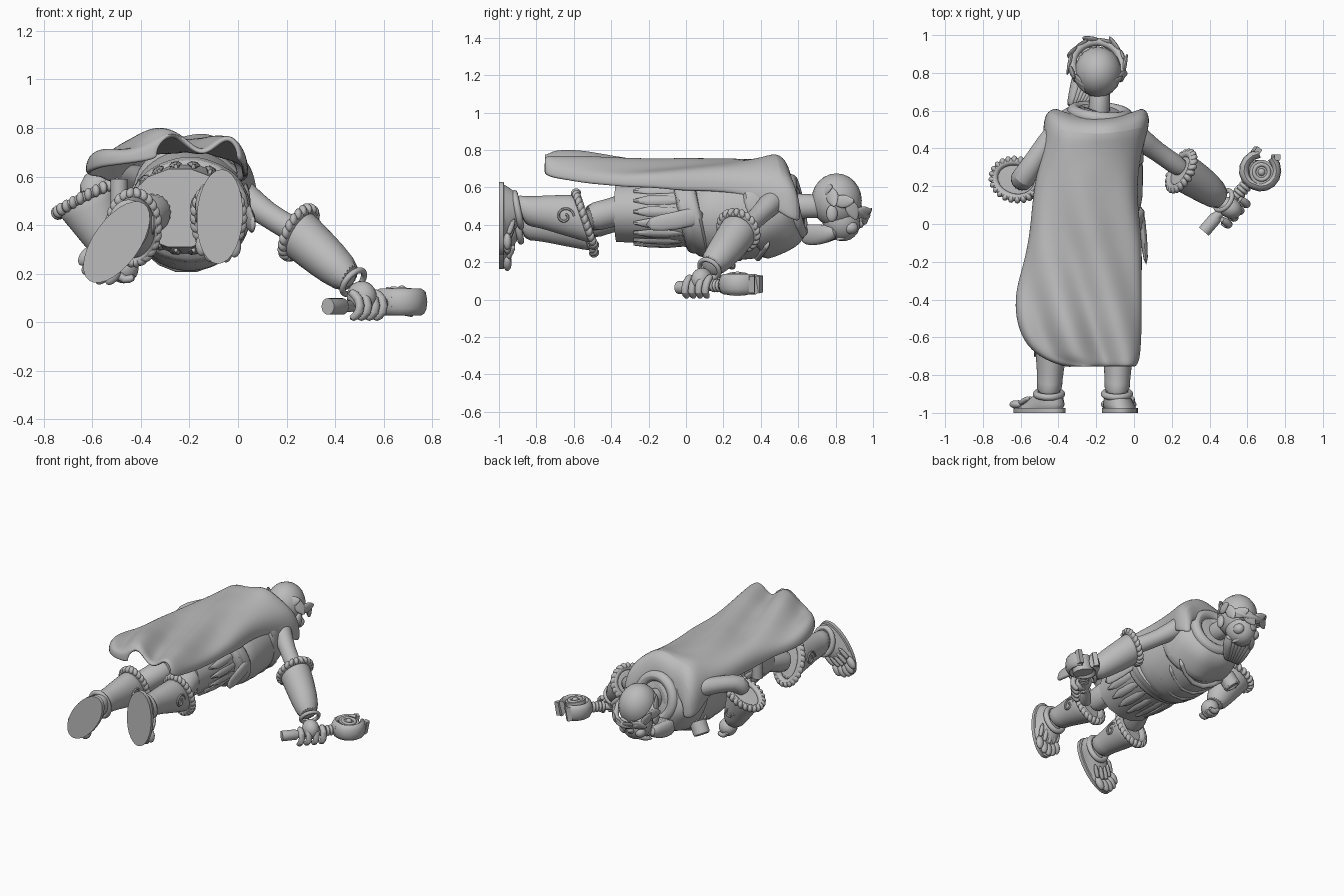
import bpy, bmesh, math
from math import sin, cos, pi
from mathutils import Vector, Matrix

default = bpy.data.objects.get("Cube")
if default:
    bpy.data.objects.remove(default, do_unlink=True)

grey = bpy.data.materials.new("stone_grey")
grey.use_nodes = True
grey.diffuse_color = (.5, .5, .5, 1)
grey.node_tree.nodes["Principled BSDF"].inputs["Base Color"].default_value = (.5, .5, .5, 1)


def finish(name, bm, levels=0):
    bmesh.ops.recalc_face_normals(bm, faces=bm.faces)
    mesh = bpy.data.meshes.new(name)
    bm.to_mesh(mesh)
    bm.free()
    mesh.shade_smooth()
    mesh.set_sharp_from_angle(angle=math.radians(45))
    mesh.materials.append(grey)
    ob = bpy.data.objects.new(name, mesh)
    bpy.context.collection.objects.link(ob)
    if levels:
        smooth = ob.modifiers.new("Smooth", "SUBSURF")
        smooth.levels = smooth.render_levels = levels
    return ob


def loft(name, rows, up=(0, 0, 1), sides=20, levels=1, closed=False, ripple=0, axis=None):
    """Elliptical rings along a path; each row is x, y, z, side radius, up radius."""
    bm = bmesh.new()
    pts = [Vector(r[:3]) for r in rows]
    rings, count = [], len(rows)
    for i, row in enumerate(rows):
        if axis:
            t = Vector(axis)
        elif closed:
            t = pts[(i + 1) % count] - pts[i - 1]
        else:
            t = pts[min(i + 1, count - 1)] - pts[max(i - 1, 0)]
        side = t.cross(Vector(up)).normalized()
        top = side.cross(t).normalized()
        ring = []
        for k in range(sides):
            a = 2 * pi * k / sides
            f = 1 + ripple * cos(7 * a + i)
            ring.append(bm.verts.new(pts[i] + (side * cos(a) * row[3] + top * sin(a) * row[-1]) * f))
        rings.append(ring)
    pairs = list(zip(rings, rings[1:])) + ([(rings[-1], rings[0])] if closed else [])
    for a, b in pairs:
        for k in range(sides):
            j = (k + 1) % sides
            bm.faces.new((a[k], a[j], b[j], b[k]))
    if not closed:
        bm.faces.new(rings[0])
        bm.faces.new(rings[-1])
    return finish(name, bm, levels)


def ball(name, co, size, turn=(0, 0, 1)):
    """Ellipsoid whose local z points along turn."""
    bm = bmesh.new()
    bmesh.ops.create_uvsphere(bm, u_segments=20, v_segments=12, radius=1)
    rot = Vector(turn).to_track_quat("Z", "Y").to_matrix().to_4x4()
    bm.transform(Matrix.Translation(co) @ rot @ Matrix.Diagonal((*size, 1)))
    return finish(name, bm)


def hoop(name, co, normal, ra, rb, thick, beads=0):
    """Elliptical ring, smooth or with a scalloped rim of beads."""
    rot = Vector(normal).to_track_quat("Z", "Y").to_matrix()

    def rim(a):
        return Vector(co) + rot @ Vector((ra * cos(a), rb * sin(a), 0))
    loft(name, [(*rim(pi * i / 14), thick, thick) for i in range(28)], up=normal, sides=8, closed=True)
    for i in range(beads):
        a = 2 * pi * i / beads
        out = rot @ Vector((cos(a), sin(a), 0))
        ball(name + "_scallop", rim(a) + out * thick * .4, (thick * .75, thick * 1.2, thick), out)


def swirl(name, co, normal, size):
    """Raised spiral ornament."""
    rot = Vector(normal).to_track_quat("Z", "Y").to_matrix()
    rows = []
    for i in range(20):
        a = i * .4
        p = Vector(co) + rot @ Vector((cos(a), sin(a), 0)) * size * (1 - i / 24)
        rows.append((*p, .007, .007))
    loft(name, rows, up=normal, sides=6, levels=0)


# Torso and tunic skirt
loft("torso", [(-.18, .6, .5, .1, .1), (-.2, .56, .5, .18, .18), (-.2, .48, .49, .24, .25),
               (-.2, .32, .46, .25, .25), (-.2, .15, .44, .25, .24), (-.21, 0, .46, .24, .21)], sides=28)
loft("skirt", [(-.21, .06, .47, .22, .2), (-.22, -.1, .47, .22, .18), (-.24, -.37, .47, .21, .165)],
     sides=14, levels=0)
for i in range(18):
    a = 2 * pi * i / 18
    out = Vector((cos(a), 0, sin(a)))
    rows = []
    for y, r, w in ((.02, .21, .012), (-.1, .222, .026), (-.2, .218, .028), (-.28, .208, .008)):
        p = Vector((-.22, y, .47)) + Vector((out.x * r, 0, out.z * r * .83))
        rows.append((*p, w, .012))
    loft("skirt_strip", rows, up=out, sides=6, levels=0)
loft("belt_sash", [(-.2, .09, .45, .245, .225), (-.2, .07, .45, .26, .235), (-.2, .02, .46, .255, .23),
                   (-.2, .01, .46, .245, .22), (-.2, -.02, .46, .25, .22), (-.2, -.05, .46, .23, .2)],
     axis=(0, 1, .22), sides=28, ripple=.008)
loft("sash_tail", [(.03, .1, .46, .02, .05), (.05, -.05, .42, .02, .05), (.065, -.22, .4, .012, .04)])
loft("hip_scroll", [(-.49, -.1, .46, .035, .035), (-.49, -.1, .59, .035, .035)], up=(0, 1, 0), levels=0)

# Draped cowl and brooch over the chest
loft("cowl", [(-.18, .61, .5, .11, .12), (-.18, .585, .5, .18, .18), (-.19, .53, .5, .235, .235),
              (-.2, .45, .49, .255, .255), (-.2, .37, .47, .262, .262), (-.2, .34, .46, .24, .24)],
     axis=(.15, 1, .25), sides=56, ripple=.02)
hoop("cowl_collar", (-.18, .585, .5), (.1, 1, .2), .14, .14, .04)
for i in range(3):
    y = .4 - i * .1
    loft("chest_fold", [(-.42, y + .08, .36, .02, .02), (-.32, y, .25, .035, .025),
                        (-.18, y - .04, .215, .035, .018), (.0, y + .05, .31, .02, .02)], up=(0, 1, 0))
face_out = (-.5, .2, -.8)
loft("brooch", [(-.4, .44, .33, .055, .055), (-.44, .455, .265, .055, .055)], up=(0, 1, 0), levels=0)
hoop("brooch_rim", (-.44, .455, .265), face_out, .043, .043, .012)

# Cape: arched cross-sections; columns are y, left x, right x, crown z, hem z
profile = [(.605, -.4, .03, .58, .42), (.59, -.455, .065, .71, .42), (.53, -.47, .075, .775, .44),
           (.4, -.47, .03, .745, .54), (.2, -.52, 0, .735, .58), (0, -.535, .02, .73, .58),
           (-.1, -.55, .03, .725, .59), (-.2, -.57, .03, .725, .6), (-.3, -.6, .03, .73, .6),
           (-.4, -.62, .03, .735, .61), (-.53, -.61, .03, .75, .62), (-.64, -.56, .025, .75, .64),
           (-.71, -.47, .02, .75, .65), (-.755, -.33, 0, .75, .67)]
bm = bmesh.new()
grid = []
for y, x0, x1, crown, hem in profile:
    row = []
    amp = .01 + .03 * max(0, .1 - y)
    for i in range(33):
        a = pi * i / 32
        x = (x0 + x1) / 2 - (x1 - x0) / 2 * cos(a)
        arch = sin(a) ** .6 if 0 < i < 32 else 0
        fold = amp * 1.4 * cos(22 * (x + .3) + 7 * (y + .72)) * sin(a)
        dip = .05 * sin(a) ** 2 if y > .5 else 0
        row.append(bm.verts.new((x, y - dip, hem + (crown - hem) * arch + fold)))
    grid.append(row)
for a, b in zip(grid, grid[1:]):
    for k in range(32):
        bm.faces.new((a[k], a[k + 1], b[k + 1], b[k]))
cape = finish("cape", bm)
shell = cape.modifiers.new("Thickness", "SOLIDIFY")
shell.thickness, shell.offset = .025, 0
cape.modifiers.new("Smooth", "SUBSURF").levels = 2

# Neck and head, face turned forward and down
loft("neck", [(-.19, .54, .5, .07, .08), (-.18, .66, .5, .05, .06), (-.18, .76, .5, .06, .07)])
ball("skull", (-.19, .805, .53), (.125, .135, .145))
ball("face", (-.2, .83, .42), (.1, .1, .11), (0, .5, -1))
loft("nose", [(-.21, .93, .46, .015, .015), (-.22, .945, .4, .028, .025), (-.22, .91, .385, .015, .012)],
     up=(0, 1, 0))
for s in (-1, 1):
    ball("brow", (-.2 + s * .045, .915, .455), (.04, .02, .018))
    ball("cheek", (-.2 + s * .06, .88, .385), (.035, .04, .035))
    ball("ear", (-.19 + s * .12, .78, .46), (.018, .03, .045))
    loft("moustache", [(-.22, .9, .365, .018, .018), (-.22 + s * .05, .86, .335, .022, .018),
                       (-.22 + s * .08, .8, .32, .008, .008)])
for i in range(7):
    s = (i - 3) / 3
    loft("beard_lock", [(-.21 + s * .08, .84 - .03 * abs(s), .37, .03, .03),
                        (-.23 + s * .07, .75, .35, .035, .05),
                        (-.27 + s * .05, .67, .345, .03, .06), (-.3 + s * .04, .615, .35, .02, .05)])
# Leaf wreath
axis = Vector((.05, .5, .8))
centre = Vector((-.195, .845, .525))
rot = axis.to_track_quat("Z", "Y").to_matrix()
hoop("wreath_band", centre, axis, .132, .142, .024)
for i in range(14):
    a = 2 * pi * i / 14
    out = rot @ Vector((cos(a), sin(a), 0))
    along = rot @ Vector((-sin(a), cos(a), .7 if i % 2 else -.7))
    p = centre + out * .143
    loft("wreath_leaf", [(*(p - along * .04), .012, .008), (*p, .045, .014),
                         (*(p + along * .035 + out * .006), .03, .01), (*(p + along * .06 + out * .01), .004, .004)],
         up=out, sides=10)

# Left arm reaching out and down
cuff = (.8, -.43, -.44)
loft("left_upper_arm", [(-.03, .5, .56, .08, .08), (.07, .42, .48, .055, .055),
                        (.17, .35, .41, .05, .05), (.27, .28, .36, .06, .06)])
loft("left_gauntlet", [(.24, .285, .37, .1, .1), (.25, .28, .365, .105, .105), (.3, .25, .32, .1, .1),
                       (.39, .19, .24, .09, .09), (.48, .12, .165, .065, .065)], axis=cuff)
hoop("left_cuff", (.25, .28, .37), cuff, .1, .1, .022, beads=22)
swirl("left_gauntlet_swirl", (.33, .17, .31), (.2, -.7, .5), .04)
swirl("left_gauntlet_swirl", (.4, .23, .32), (.6, .4, .7), .04)
hoop("left_wrist_band", (.475, .125, .165), (.7, -.5, -.6), .06, .06, .014)
ball("left_hand", (.51, .085, .105), (.055, .065, .065), (.7, -.5, -.6))
for i in range(4):
    x, y = .455 + i * .032, .0 + i * .036
    loft("left_finger", [(x, y + .03, .13, .02, .02), (x + .05, y, .1, .022, .022),
                         (x + .05, y - .01, .035, .022, .022), (x + .005, y + .01, .01, .018, .018)],
         up=(.6, .75, 0), sides=10)
loft("left_thumb", [(.49, .12, .12, .025, .025), (.47, .1, .07, .022, .022), (.5, .06, .03, .015, .015)], up=(0, 1, 0))

# Wrench with an open jaw
loft("wrench_handle", [(.37, -.04, .065, .034, .034), (.43, .03, .065, .034, .034),
                       (.44, .045, .065, .024, .024), (.62, .225, .08, .026, .026)], levels=0)
for i in range(4):
    hoop("wrench_collar", (.545 + i * .014, .15 + i * .016, .075), (.65, .75, .05), .026, .026, .011)
hub = Vector((.665, .275, .083))
lift = Vector((.01, 0, .05))
loft("wrench_hub", [(*(hub - lift), .065, .065), (*(hub + lift), .065, .065)], up=(0, 1, 0), levels=0)
hoop("wrench_ring", hub + lift, (.1, 0, 1), .04, .04, .012)
ball("wrench_bolt", hub + lift, (.02, .02, .018))
for s in (-1, 1):
    rows = []
    for i in range(8):
        a = math.radians(70 + s * (182 - i * 23))
        r = .07 + .004 * i
        rows.append((hub.x + r * cos(a), hub.y + r * sin(a), hub.z, .03 - i * .001, .055))
    loft("wrench_jaw", rows, sides=12, levels=0)
    a = math.radians(70 + s * 28)
    tip = hub + Vector((cos(a), sin(a), 0)) * .115
    loft("wrench_prong", [(*(tip - lift * .9), .022, .022), (*(tip + lift * .9), .022, .022)],
         up=(cos(a), sin(a), 0), sides=4, levels=0)

# Right arm with the forearm hanging under the elbow
loft("right_upper_arm", [(-.38, .5, .58, .08, .08), (-.47, .42, .59, .055, .055),
                         (-.53, .33, .59, .055, .055), (-.59, .235, .58, .065, .065), (-.61, .22, .5, .06, .06)])
down = (.42, -.1, -.85)
loft("right_gauntlet", [(-.625, .235, .51, .095, .13), (-.62, .235, .5, .1, .135), (-.59, .225, .43, .095, .11),
                        (-.54, .21, .33, .08, .085), (-.5, .2, .25, .06, .06)], axis=down)
hoop("right_cuff", (-.625, .235, .51), down, .095, .13, .022, beads=24)
swirl("right_gauntlet_swirl", (-.65, .25, .4), (-.8, .3, -.3), .04)
swirl("right_gauntlet_swirl", (-.55, .3, .37), (.1, 1, 0), .04)
ball("right_fist", (-.47, .2, .22), (.06, .06, .06))
for i in range(4):
    y = .15 + i * .032
    loft("right_finger", [(-.5, y, .21, .02, .02), (-.47, y, .165, .02, .02), (-.42, y, .19, .018, .018)],
         up=(0, 1, 0), sides=10)


def leg(side, hip, knee, ankle, sole, toe):
    """Thigh, scalloped boot and open-toed foot; toe is the sole's long direction."""
    hip, knee, ankle, ground, toe = map(Vector, (hip, knee, ankle, sole, toe))
    toe.normalize()
    calf = knee.lerp(ankle, .5)
    loft(side + "_thigh", [(*hip, .1, .1), (*hip.lerp(knee, .5), .07, .07), (*knee, .08, .09)])
    loft(side + "_boot", [(*knee, .085, .13), (*knee.lerp(calf, .1), .095, .14), (*knee.lerp(calf, .5), .09, .125),
                          (*calf, .08, .11), (*calf.lerp(ankle, .6), .065, .085), (*ankle, .075, .095)],
         up=(0, 0, -1), axis=(0, 1, .35))
    hoop(side + "_boot_cuff", knee, (0, 1, .35), .085, .14, .024, beads=26)
    for s in (-1, 1):
        swirl(side + "_boot_swirl", knee.lerp(calf, .6) + Vector((s * .088, 0, 0)), (s, 0, 0), .05)
    # Foot with a flat sole at the ground plane
    rise = Vector((0, 1, 0))
    loft(side + "_foot", [(*ground, .095, .195), (*(ground + rise * .025), .095, .195),
                          (*(ground + rise * .027), .085, .18), (*ground.lerp(ankle, .45), .083, .15),
                          (*ankle, .065, .085)], up=toe, axis=rise, levels=0, sides=28)
    across = toe.cross(rise)
    for i in range(5):
        s = (i - 2) / 2
        p = ground + across * s * .068 + toe * (.15 - .03 * s * s) + rise * .045
        ball(side + "_toe", p, (.022, .026, .045), toe)
        loft(side + "_boot_lace", [(*(p - toe * .13 + rise * .04), .016, .016), (*(p - toe * .02), .018, .018)],
             up=rise, sides=8)
    hoop(side + "_ankle_fold", ankle, (0, 1, .2), .068, .09, .02)


leg("left", (-.13, -.3, .49), (-.08, -.54, .43), (-.09, -.9, .48), (-.075, -1, .435), (-.05, 0, -1))
leg("right", (-.33, -.3, .47), (-.43, -.54, .39), (-.45, -.9, .4), (-.5, -1, .33), (-.58, 0, -.81))
